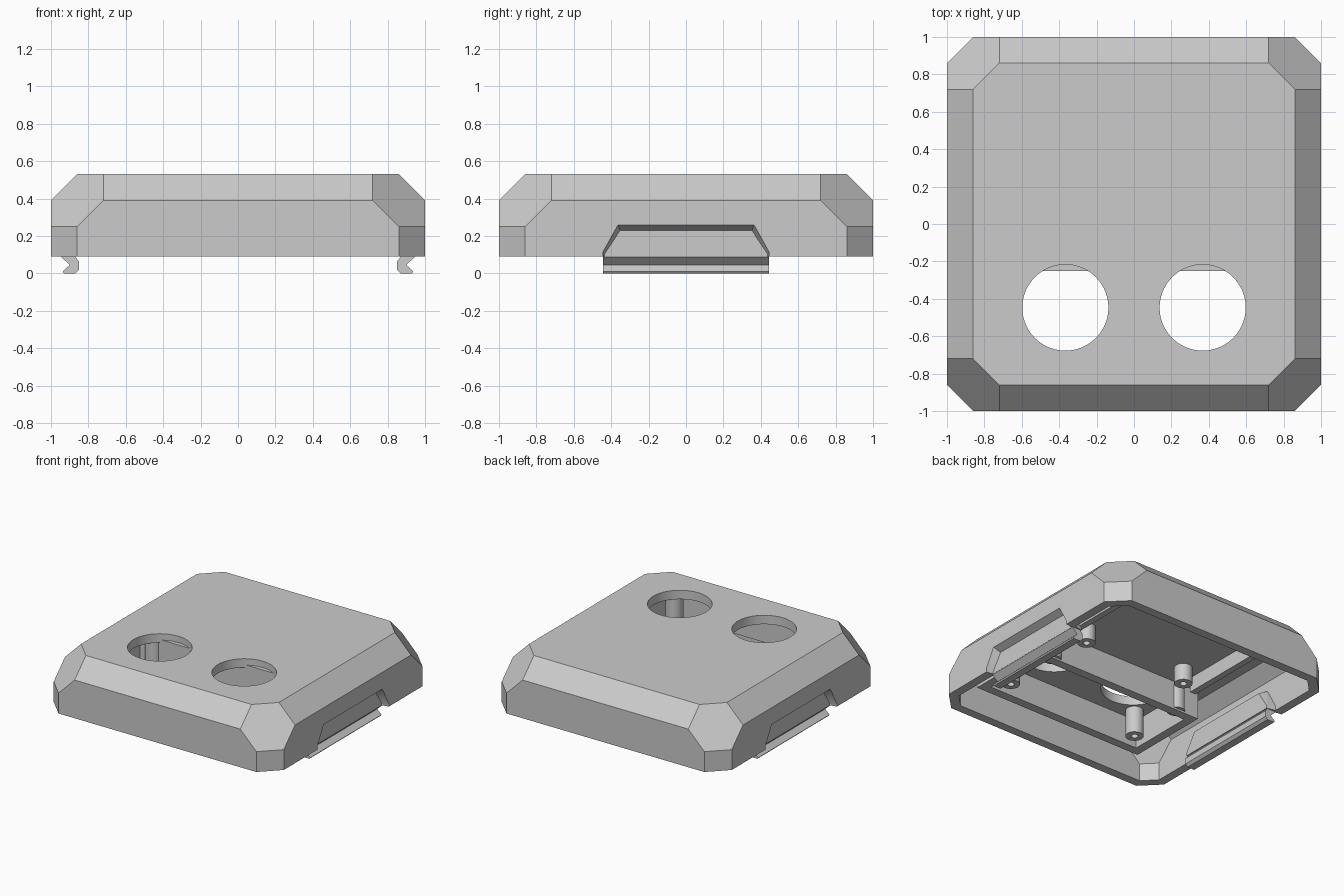
import bpy, bmesh
from math import sqrt
from mathutils import Vector

cube = bpy.data.objects.get("Cube")
if cube:
    bpy.data.objects.remove(cube, do_unlink=True)

grey = bpy.data.materials.new("light_grey")
grey.use_nodes = True
COLOUR = (0.6, 0.6, 0.6, 1)
grey.diffuse_color = COLOUR
grey.node_tree.nodes["Principled BSDF"].inputs["Base Color"].default_value = COLOUR

BASE, TOP, WALL = 0.09, 0.53, 0.07
CEIL = TOP - WALL


def finish(bm, name):
    bmesh.ops.recalc_face_normals(bm, faces=bm.faces)
    mesh = bpy.data.meshes.new(name)
    bm.to_mesh(mesh)
    bm.free()
    mesh.materials.append(grey)
    ob = bpy.data.objects.new(name, mesh)
    bpy.context.scene.collection.objects.link(ob)
    return ob


def hull(name, points):
    bm = bmesh.new()
    for p in points:
        bm.verts.new(p)
    bmesh.ops.convex_hull(bm, input=bm.verts[:])
    bmesh.ops.dissolve_limit(bm, angle_limit=0.01, verts=bm.verts[:], edges=bm.edges[:])
    return finish(bm, name)


def box(name, x0, x1, y0, y1, z0, z1):
    return hull(name, [(x, y, z) for x in (x0, x1) for y in (y0, y1) for z in (z0, z1)])


def cylinder(name, x, y, r, z0, z1, sides=48):
    bm = bmesh.new()
    bmesh.ops.create_cone(bm, cap_ends=True, segments=sides, radius1=r, radius2=r, depth=z1 - z0)
    bmesh.ops.translate(bm, verts=bm.verts, vec=(x, y, (z0 + z1) / 2))
    return finish(bm, name)


def chamfered_block(name, inset, bottom):
    """Box with chamfered edges and corners, every face moved in by inset."""
    bm = bmesh.new()
    bmesh.ops.create_cube(bm, size=2)
    for v in bm.verts:
        v.co.z = TOP if v.co.z > 0 else bottom
    planes = [(0, 0, 1, TOP)]
    for s in (-1, 1):
        planes += [(s, 0, 0, 1), (0, s, 0, 1), (s, 0, 1, 1.39), (0, s, 1, 1.39)]
        for t in (-1, 1):
            planes += [(s, t, 0, 1.86), (s, t, 1, 2.11)]
    for a, b, c, d in planes:
        n = Vector((a, b, c))
        point = n.normalized() * (d / n.length - inset)
        cut = bmesh.ops.bisect_plane(bm, geom=bm.verts[:] + bm.edges[:] + bm.faces[:],
                                     plane_co=point, plane_no=n, clear_outer=True)
        edges = [e for e in cut["geom_cut"] if isinstance(e, bmesh.types.BMEdge) and e.is_boundary]
        if edges:
            bmesh.ops.holes_fill(bm, edges=edges, sides=0)
    return finish(bm, name)


def carve(ob, cutters):
    """Subtract the cutters, then remove them."""
    for c in cutters:
        mod = ob.modifiers.new("cut", "BOOLEAN")
        mod.operation, mod.solver, mod.object = "DIFFERENCE", "EXACT", c
    graph = bpy.context.evaluated_depsgraph_get()
    mesh = bpy.data.meshes.new_from_object(ob.evaluated_get(graph))
    ob.modifiers.clear()
    ob.data = mesh
    for c in cutters:
        bpy.data.objects.remove(c, do_unlink=True)


def smooth(ob):
    bpy.ops.object.select_all(action="DESELECT")
    ob.select_set(True)
    bpy.context.view_layer.objects.active = ob
    bpy.ops.object.shade_smooth_by_angle(angle=0.5)


def trapezoid(x, low, high, z0, z1, z2):
    """Outline with sloped upper corners on a plane of constant x."""
    return [(x, s * y, z) for s in (-1, 1) for y, z in ((low, z0), (low, z1), (high, z2))]


# Hollow case with two round openings and a latch recess on each side
case = chamfered_block("case", 0, BASE)
cutters = [chamfered_block("cavity", WALL, -0.1)]
for s in (-1, 1):
    cutters.append(cylinder("opening", s * 0.367, -0.447, 0.23, 0.2, 0.7, 96))
    cutters.append(hull("recess", trapezoid(s * 1.005, 0.445, 0.365, 0.05, 0.115, 0.26)
                        + trapezoid(s * 0.945, 0.435, 0.352, 0.05, 0.105, 0.23)))
carve(case, cutters)
smooth(case)

# Rectangular frame around the openings
frame = box("inner_frame", -0.745, 0.745, -0.85, -0.18, 0.235, CEIL + 0.02)
carve(frame, [box("frame_void", -0.675, 0.675, -0.78, -0.25, 0.1, 0.7)])


def post(name, x, y, z):
    ob = cylinder(name, x, y, 0.065, z, CEIL + 0.02)
    carve(ob, [cylinder("screw_hole", x, y, 0.025, z - 0.1, CEIL - 0.03, 24)])
    smooth(ob)


for side, s in (("right", -1), ("left", 1)):
    # Screw posts
    for row, y in (("front", -0.68), ("rear", -0.22)):
        post(f"{side}_{row}_frame_post", s * 0.575, y, 0.25)
    for row, y in (("front", 0.01), ("rear", 0.7)):
        post(f"{side}_{row}_board_post", s * 0.45, y, 0.33)

    # Board rail on the ceiling
    box(f"{side}_board_rail", s * 0.58, s * 0.63, -0.07, 0.78, 0.345, CEIL + 0.01)

    # Thickened wall behind the recess
    hull(f"{side}_latch_backing", trapezoid(s * 0.935, 0.46, 0.37, BASE, 0.13, 0.29)
         + trapezoid(s * 0.86, 0.445, 0.355, BASE, 0.11, 0.25))

    # Notched latch below the rim
    profile = [(0.944, 0.1), (0.944, 0.087), (0.9, 0.045), (0.938, 0.01), (0.93, 0),
               (0.87, 0), (0.85, 0.02), (0.85, 0.065), (0.868, 0.085), (0.868, 0.1)]
    bm = bmesh.new()
    face = bm.faces.new([bm.verts.new((s * x, -0.443, z)) for x, z in profile])
    ext = bmesh.ops.extrude_face_region(bm, geom=[face])
    moved = [v for v in ext["geom"] if isinstance(v, bmesh.types.BMVert)]
    bmesh.ops.translate(bm, verts=moved, vec=(0, 0.886, 0))
    if not face.is_valid or len(bm.faces) < len(profile) + 2:
        bmesh.ops.holes_fill(bm, edges=bm.edges[:], sides=0)
    finish(bm, f"{side}_latch")
